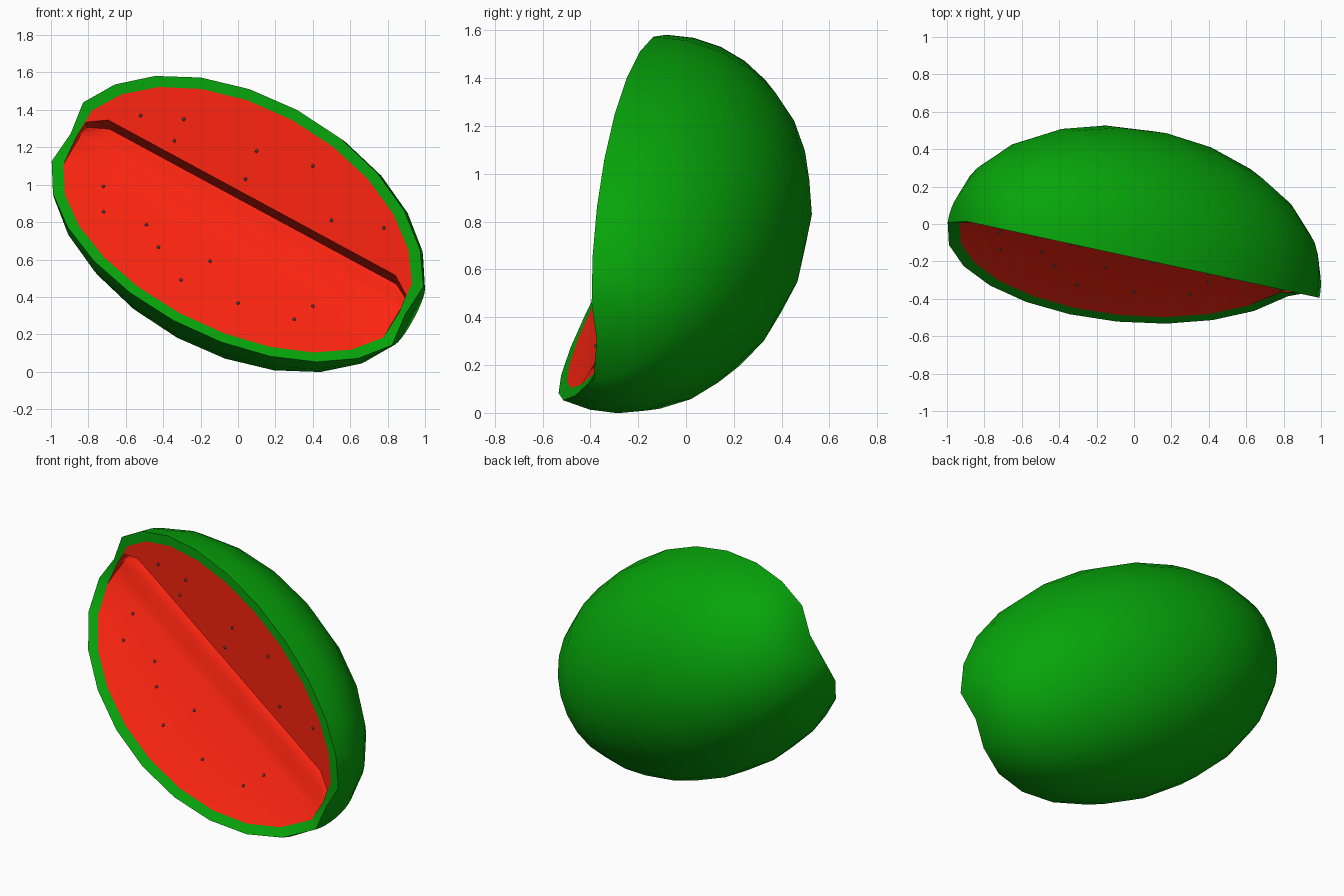
import bpy, bmesh, math
from mathutils import Vector, Matrix

if "Cube" in bpy.data.objects:
    bpy.data.objects.remove(bpy.data.objects["Cube"])

def material(name, color):
    m = bpy.data.materials.new(name)
    m.diffuse_color = color
    m.use_nodes = True
    m.node_tree.nodes["Principled BSDF"].inputs["Base Color"].default_value = m.diffuse_color
    return m

GREEN = material("rind_green", (0.002, 0.37, 0.003, 1))
RED = material("flesh_red", (0.97, 0.018, 0.005, 1))
DARK = material("seed_dark", (0.06, 0.06, 0.06, 1))

# melon frame: local x = up (p), local y = out of the cut (q), local z = long axis
U = Vector((0.864, -0.187, -0.467)).normalized()
E = (Vector((0, 0, 1)) - U * U.z).normalized()
F = U.cross(E)
CENTER = Vector((0, -0.18, 0.79))
FRAME = Matrix.Translation(CENTER) @ Matrix((E, F, U)).transposed().to_4x4()

RINGS, SEGMENTS = 12, 15
OUTER = (0.69, 1.09, 1.035)      # radius, half length, dimpled pole
INNER = (0.63, 1.025, 1.0)
LOWER_FOOT = Vector((-0.06, -0.071))     # lower cut plane in cross-section
LOWER_DIR = Vector((-0.766, 0.643))
# crease between the two cut faces: slot wall, slot, rounded ridge
CREASE = [(0.16, 0), (0.105, -0.15), (0.085, -0.14), (0.05, -0.09),
          (0.0, -0.062), (-0.06, -0.045), (-0.13, -0.012)]

def ring(size, i):
    # radius and axial position of ring i
    t = math.pi * i / RINGS
    z = size[1] * math.cos(t)
    if i in (0, RINGS):
        return 0, math.copysign(size[2], z)
    return size[0] * math.sin(t), z

def lower_rim(r):
    # where a circle of radius r meets the lower cut plane
    if r <= LOWER_FOOT.length:
        return LOWER_FOOT.normalized() * r
    return LOWER_FOOT + LOWER_DIR * math.sqrt(r * r - LOWER_FOOT.length_squared)

def skin_section(i):
    r, z = ring(OUTER, i)
    low = lower_rim(r)
    end = math.atan2(low.y, low.x) % math.tau - math.tau if r else -math.pi
    return [(r * math.cos(end * k / SEGMENTS), r * math.sin(end * k / SEGMENTS), z)
            for k in range(SEGMENTS + 1)]

def flesh_section(i):
    r, z = ring(INNER, i)
    s = min(1, r / 0.28)
    low = lower_rim(r)
    return [(r, 0, z)] + [(p * s, q * s, z) for p, q in CREASE] + [(low.x, low.y, z)]

def loft(bm, sections):
    # quads between neighbouring sections
    rows = [[bm.verts.new(FRAME @ Vector(c)) for c in sec] for sec in sections]
    for a, b in zip(rows, rows[1:]):
        for k in range(len(a) - 1):
            bm.faces.new((a[k], b[k], b[k + 1], a[k + 1]))

def finish(name, bm, mat, angle):
    bmesh.ops.remove_doubles(bm, verts=bm.verts, dist=0.0005)
    bmesh.ops.recalc_face_normals(bm, faces=bm.faces)
    me = bpy.data.meshes.new(name)
    bm.to_mesh(me)
    bm.free()
    me.materials.append(mat)
    ob = bpy.data.objects.new(name, me)
    bpy.context.collection.objects.link(ob)
    bpy.ops.object.select_all(action='DESELECT')
    ob.select_set(True)
    bpy.context.view_layer.objects.active = ob
    bpy.ops.object.shade_smooth_by_angle(angle=math.radians(angle))
    return ob

steps = range(RINGS + 1)
skin = [skin_section(i) for i in steps]
inside = [flesh_section(i) for i in steps]

# rind: outer skin plus the two cut bands
bm = bmesh.new()
loft(bm, skin)
loft(bm, [(skin[i][0], inside[i][0]) for i in steps])
loft(bm, [(skin[i][-1], inside[i][-1]) for i in steps])
finish("rind", bm, GREEN, 50)

# flesh: both cut faces with the crease between them
bm = bmesh.new()
loft(bm, inside)
flesh = finish("flesh", bm, RED, 50)
if sum(p.normal.dot(F) * p.area for p in flesh.data.polygons) < 0:
    flesh.data.flip_normals()

# seeds, placed by front-view x and z on each cut face
upper = [(-.52, 1.37), (-.29, 1.35), (-.34, 1.235), (.10, 1.18), (.04, 1.03), (.40, 1.10), (.50, .81), (.78, .77)]
lower = [(-.72, .99), (-.72, .855), (-.49, .785), (-.425, .665), (-.15, .59), (-.305, .49), (0, .366), (.3, .28), (.4, .35)]
lo_pt = FRAME @ LOWER_FOOT.to_3d()
lo_normal = (FRAME @ (LOWER_FOOT + LOWER_DIR).to_3d() - lo_pt).cross(U)
bm = bmesh.new()
for spots, point, normal in ((upper, CENTER, F), (lower, lo_pt, lo_normal)):
    for x, z in spots:
        y = point.y - (normal.x * (x - point.x) + normal.z * (z - point.z)) / normal.y
        bmesh.ops.create_icosphere(bm, subdivisions=1, radius=0.01, matrix=Matrix.Translation((x, y, z)))
finish("seeds", bm, DARK, 60)
